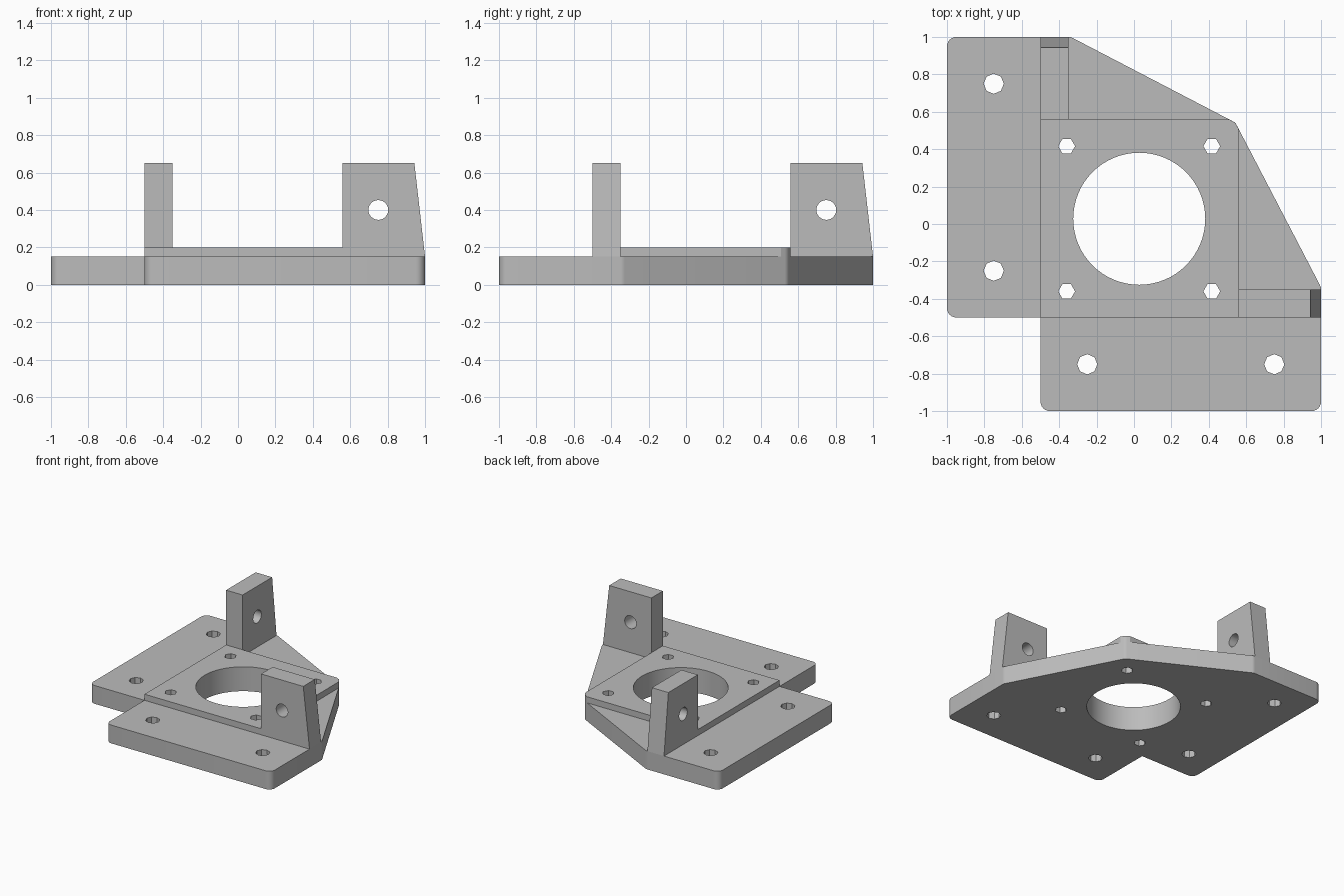
import bpy, bmesh, math
from mathutils import Vector, Matrix

old = bpy.data.objects.get("Cube")
if old:
    bpy.data.objects.remove(old, do_unlink=True)

grey = bpy.data.materials.new("plain grey")
grey.use_nodes = True
COLOUR = (0.5, 0.5, 0.5, 1)
grey.diffuse_color = COLOUR
grey.node_tree.nodes["Principled BSDF"].inputs["Base Color"].default_value = COLOUR


def fillet(points, steps=6):
    """Round each corner of an (x, y, radius) outline that has a radius."""
    out = []
    for i, (x, y, r) in enumerate(points):
        p = Vector((x, y))
        if r == 0:
            out.append(p)
            continue
        a = (Vector(points[i - 1][:2]) - p).normalized()
        b = (Vector(points[(i + 1) % len(points)][:2]) - p).normalized()
        half = a.angle(b) / 2
        centre = p + (a + b).normalized() * r / math.sin(half)
        start = p + a * r / math.tan(half) - centre
        sweep = start.angle_signed(p + b * r / math.tan(half) - centre)
        for k in range(steps + 1):
            out.append(centre + Matrix.Rotation(-sweep * k / steps, 2) @ start)
    return out


def prism(name, outline, vector):
    """Extrude a flat outline of 3D points along a vector."""
    bm = bmesh.new()
    face = bm.faces.new([bm.verts.new(p) for p in outline])
    new = bmesh.ops.extrude_face_region(bm, geom=[face])["geom"]
    bmesh.ops.translate(bm, vec=vector, verts=[v for v in new if isinstance(v, bmesh.types.BMVert)])
    bmesh.ops.recalc_face_normals(bm, faces=bm.faces)
    mesh = bpy.data.meshes.new(name)
    bm.to_mesh(mesh)
    bm.free()
    mesh.materials.append(grey)
    obj = bpy.data.objects.new(name, mesh)
    bpy.context.collection.objects.link(obj)
    return obj


def flat_part(name, points, low, high):
    return prism(name, [(p.x, p.y, low) for p in fillet(points)], (0, 0, high - low))


def drill(obj, centre, radius, sides, axis="Z"):
    """Cut a straight hole through a part."""
    turn = {"Z": (0, 0, 0), "X": (0, math.pi / 2, 0), "Y": (math.pi / 2, 0, 0)}[axis]
    bpy.ops.mesh.primitive_cylinder_add(vertices=sides, radius=radius, depth=1,
                                        location=centre, rotation=turn)
    cutter = bpy.context.object
    cutter.hide_render = True
    if axis == "Z":  # put a corner of the polygon on the x axis
        cutter.rotation_euler.z = math.pi / 2
    cut = obj.modifiers.new("hole", "BOOLEAN")
    cut.operation, cut.solver, cut.object = "DIFFERENCE", "EXACT", cutter
    bpy.context.view_layer.objects.active = obj
    bpy.ops.object.modifier_apply(modifier=cut.name)
    mesh = cutter.data
    bpy.data.objects.remove(cutter, do_unlink=True)
    bpy.data.meshes.remove(mesh)


R = 0.05         # corner radius
BASE = 0.15      # base thickness
EDGE = 0.56      # far edge of the raised pad
MID = 0.028      # centre of the big bore
TIP = 0.542      # rounded corner between the two slanted sides

# Notched base plate with two slanted sides
base = flat_part("base_plate", [
    (-1, -0.5, R), (-0.5, -0.5, 0), (-0.5, -1, R), (1, -1, R), (1, -0.338, R),
    (TIP, TIP, R), (-0.338, 1, R), (-1, 1, R)], 0, BASE)

# Raised square pad around the bore
pad = flat_part("raised_pad", [
    (-0.5, -0.5, 0), (EDGE, -0.5, 0), (EDGE, 0.507, 0), (TIP, TIP, R),
    (0.507, EDGE, 0), (-0.5, EDGE, 0)], BASE, 0.2)

# Bore and small screw holes pass through both base and pad
for part in (base, pad):
    drill(part, (MID, MID, 0.1), 0.353, 64)
    for sx in (-1, 1):
        for sy in (-1, 1):
            drill(part, (MID + sx * 0.388, MID + sy * 0.388, 0.1), 0.045, 6)

# Mounting holes in the two flanges
for u, v in ((-0.75, 0.75), (-0.75, -0.25), (-0.25, -0.75), (0.75, -0.75)):
    drill(base, (u, v, 0.1), 0.054, 8)

# Upright tabs with a sloped outer edge
side = [(EDGE, BASE), (1, BASE), (0.943, 0.65), (EDGE, 0.65)]
right_tab = prism("front_tab", [(u, -0.5, z) for u, z in side], (0, 0.15, 0))
drill(right_tab, (0.75, -0.5, 0.4), 0.053, 24, "Y")
back_tab = prism("back_tab", [(-0.5, u, z) for u, z in side], (0.15, 0, 0))
drill(back_tab, (-0.5, 0.75, 0.4), 0.053, 24, "X")

# Smooth rounded corners and bores, keep other edges sharp
bpy.ops.object.select_all(action="DESELECT")
for part in (base, pad, right_tab, back_tab):
    part.select_set(True)
bpy.context.view_layer.objects.active = base
bpy.ops.object.shade_smooth_by_angle(angle=math.radians(25))
